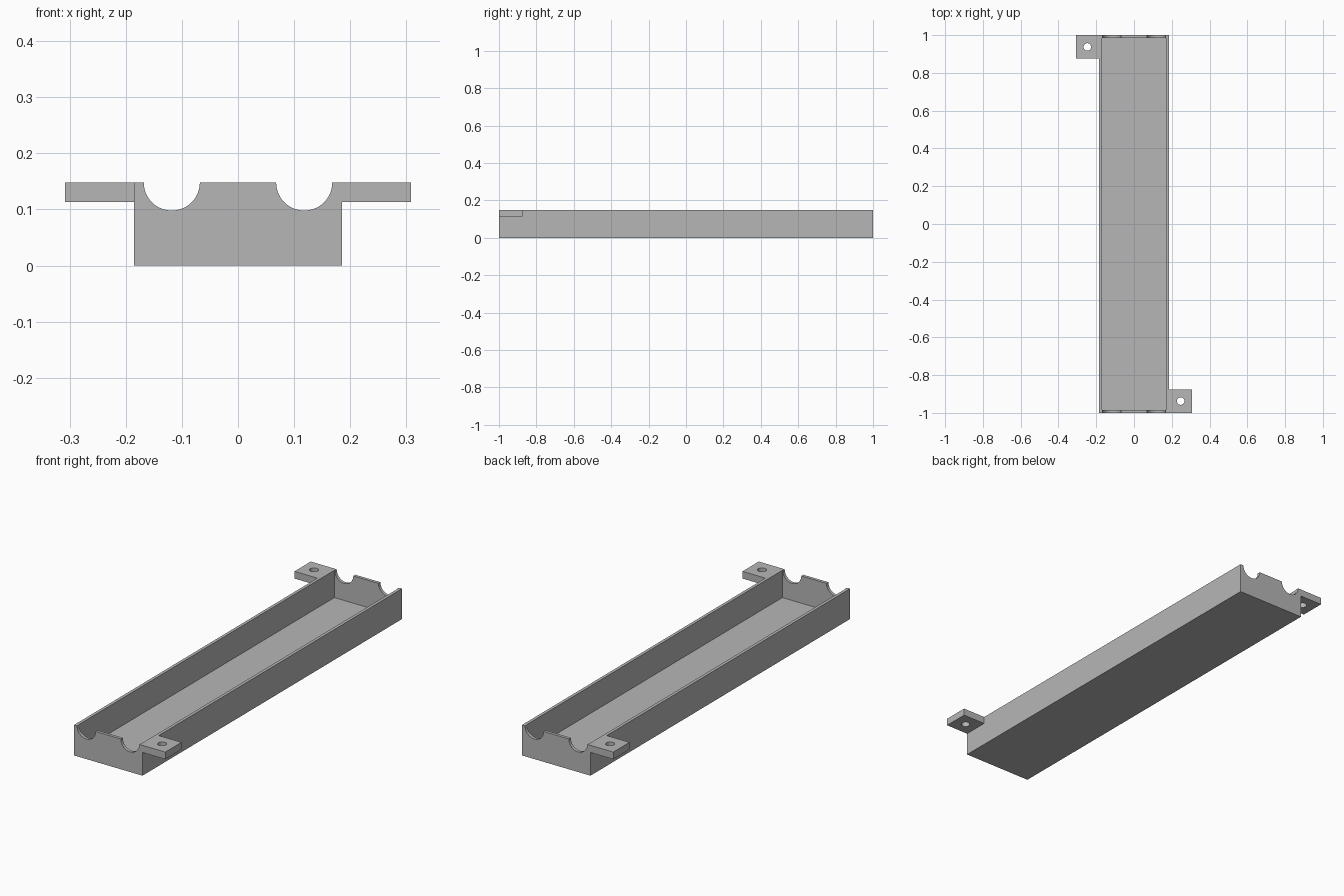
import bpy
from math import radians

if "Cube" in bpy.data.objects:
    bpy.data.objects.remove(bpy.data.objects["Cube"], do_unlink=True)

HALF_W, HEIGHT, WALL = 0.185, 0.148, 0.015
TAB_END, TAB_LEN, TAB_Z = 0.308, 0.125, 0.113

grey = bpy.data.materials.new("plain grey")
grey.use_nodes = True
colour = (0.47, 0.47, 0.47, 1)
grey.diffuse_color = colour
grey.node_tree.nodes["Principled BSDF"].inputs["Base Color"].default_value = colour


def box(name, low, high):
    bpy.ops.mesh.primitive_cube_add(size=1)
    ob = bpy.context.object
    ob.name = name
    ob.location = [(a + b) / 2 for a, b in zip(low, high)]
    ob.scale = [b - a for a, b in zip(low, high)]
    bpy.ops.object.transform_apply(location=True, rotation=True, scale=True)
    ob.data.materials.append(grey)
    return ob


def cylinder(name, radius, depth, centre, tilt=0):
    bpy.ops.mesh.primitive_cylinder_add(vertices=48, radius=radius, depth=depth,
                                        location=centre, rotation=(tilt, 0, 0))
    ob = bpy.context.object
    ob.name = name
    ob.data.materials.append(grey)
    return ob


def combine(target, tool, operation):
    mod = target.modifiers.new(operation.title(), 'BOOLEAN')
    mod.operation, mod.solver, mod.object = operation, 'EXACT', tool
    bpy.context.view_layer.objects.active = target
    bpy.ops.object.modifier_apply(modifier=mod.name)
    bpy.data.objects.remove(tool, do_unlink=True)


# Open tray with thin walls
tray = box("tray", (-HALF_W, -1, 0), (HALF_W, 1, HEIGHT))
inner = HALF_W - WALL
combine(tray, box("cavity_cutter", (-inner, -1 + WALL, WALL),
                  (inner, 1 - WALL, HEIGHT + 0.1)), 'DIFFERENCE')

# Half-round notches in both end walls
for x in (-0.118, 0.118):
    combine(tray, cylinder("notch_cutter", 0.05, 2.2, (x, 0, HEIGHT), radians(90)),
            'DIFFERENCE')

# Mounting tabs with screw holes at opposite corners
for side in (1, -1):
    xs = sorted((side * (HALF_W - 0.008), side * TAB_END))
    ys = sorted((-side, -side * (1 - TAB_LEN)))
    tab = box("mounting_tab", (xs[0], ys[0], TAB_Z), (xs[1], ys[1], HEIGHT))
    hole = (side * 0.247, -side * (1 - TAB_LEN / 2), HEIGHT)
    combine(tab, cylinder("hole_cutter", 0.02, 0.3, hole), 'DIFFERENCE')
    combine(tray, tab, 'UNION')

# Smooth the round cuts while keeping the box edges sharp
bpy.ops.object.select_all(action='DESELECT')
tray.select_set(True)
bpy.context.view_layer.objects.active = tray
bpy.ops.object.shade_smooth_by_angle(angle=radians(30))
